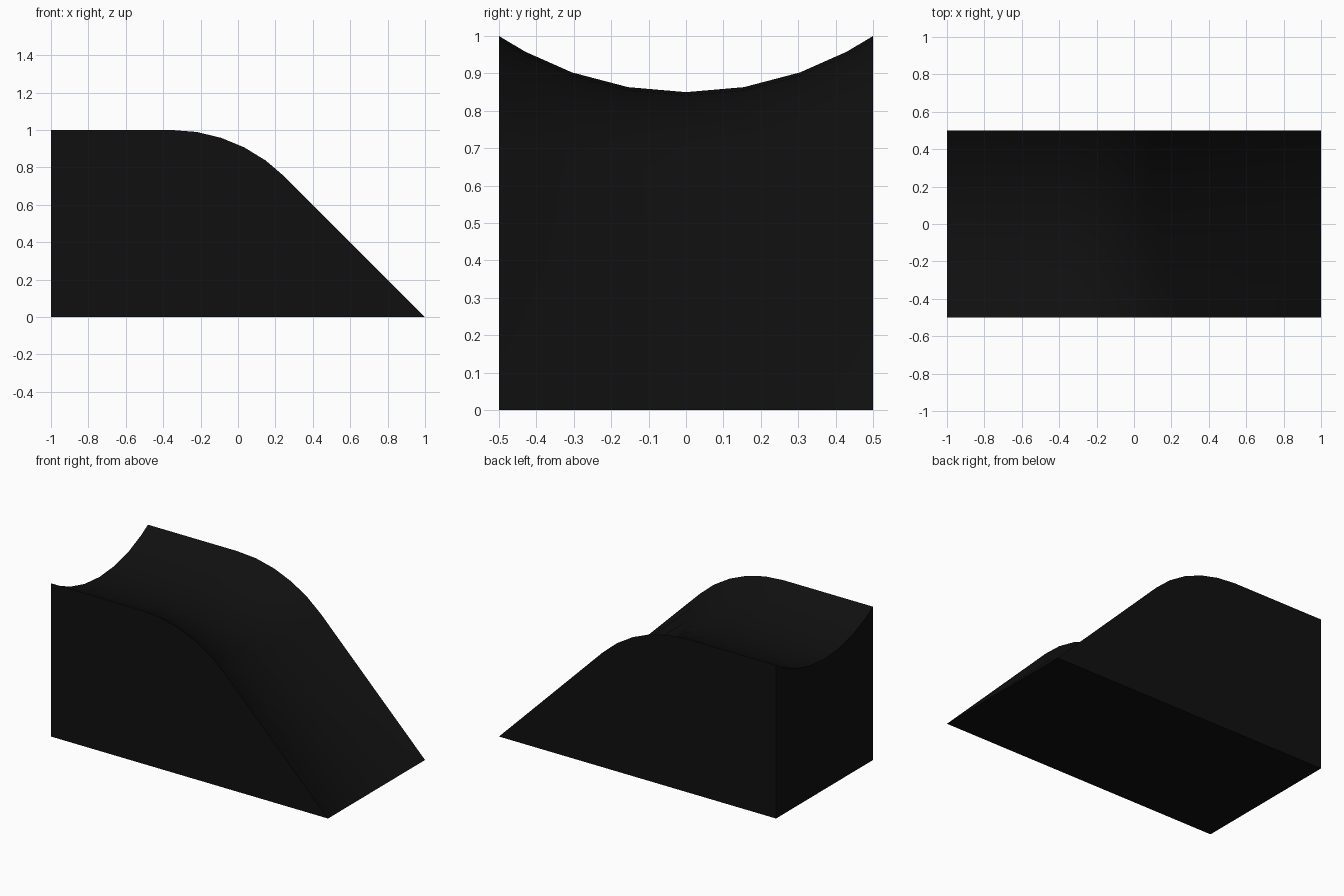
import bpy, bmesh, math

cube = bpy.data.objects.get("Cube")
if cube:
    bpy.data.objects.remove(cube, do_unlink=True)

black = bpy.data.materials.new("matte black")
black.use_nodes = True
colour = (0.005, 0.005, 0.005, 1)
black.diffuse_color = colour
black.node_tree.nodes["Principled BSDF"].inputs["Base Color"].default_value = colour

HALF_WIDTH, DEPTH, STEPS = 0.5, 0.15, 5
SLOPE = math.radians(45)
TANGENT = 0.354
BEND = TANGENT / math.tan(SLOPE / 2)

# Rail path: x, z, tilt and trough depth at each station
path = [(-1, 1, 0, DEPTH)]
for i in range(STEPS + 1):
    a = SLOPE * i / STEPS
    path.append((-TANGENT + BEND * math.sin(a), 1 - BEND * (1 - math.cos(a)), a, DEPTH))
path.append((1, 0, SLOPE, 0))

# Cross-section: shallow circular dip between the two rails
radius = (HALF_WIDTH ** 2 + DEPTH ** 2) / (2 * DEPTH)
half = [0.155, 0.305, 0.43, HALF_WIDTH]
across = [-y for y in reversed(half)] + [0] + half


def dip(y):
    return (math.sqrt(radius ** 2 - y ** 2) - (radius - DEPTH)) / DEPTH


bm = bmesh.new()
rows = []
for x, z, a, depth in path:
    rows.append([bm.verts.new((x - depth * dip(y) * math.sin(a), y,
                               z - depth * dip(y) * math.cos(a))) for y in across])

# Trough surface
for r, s in zip(rows, rows[1:]):
    for j in range(len(across) - 1):
        bm.faces.new((r[j], s[j], s[j + 1], r[j + 1]))

# Sides, tall end and base
front = bm.verts.new((-1, -HALF_WIDTH, 0))
back = bm.verts.new((-1, HALF_WIDTH, 0))
bm.faces.new([front] + [r[0] for r in rows])
bm.faces.new([back] + [r[-1] for r in rows])
bm.faces.new([front, *rows[0], back])
bm.faces.new([front, *rows[-1], back])
bmesh.ops.recalc_face_normals(bm, faces=bm.faces)

mesh = bpy.data.meshes.new("trough_ramp")
bm.to_mesh(mesh)
bm.free()
mesh.materials.append(black)
ramp = bpy.data.objects.new("trough_ramp", mesh)
bpy.context.collection.objects.link(ramp)

bpy.ops.object.select_all(action='DESELECT')
ramp.select_set(True)
bpy.context.view_layer.objects.active = ramp
bpy.ops.object.shade_smooth_by_angle(angle=math.radians(30))
